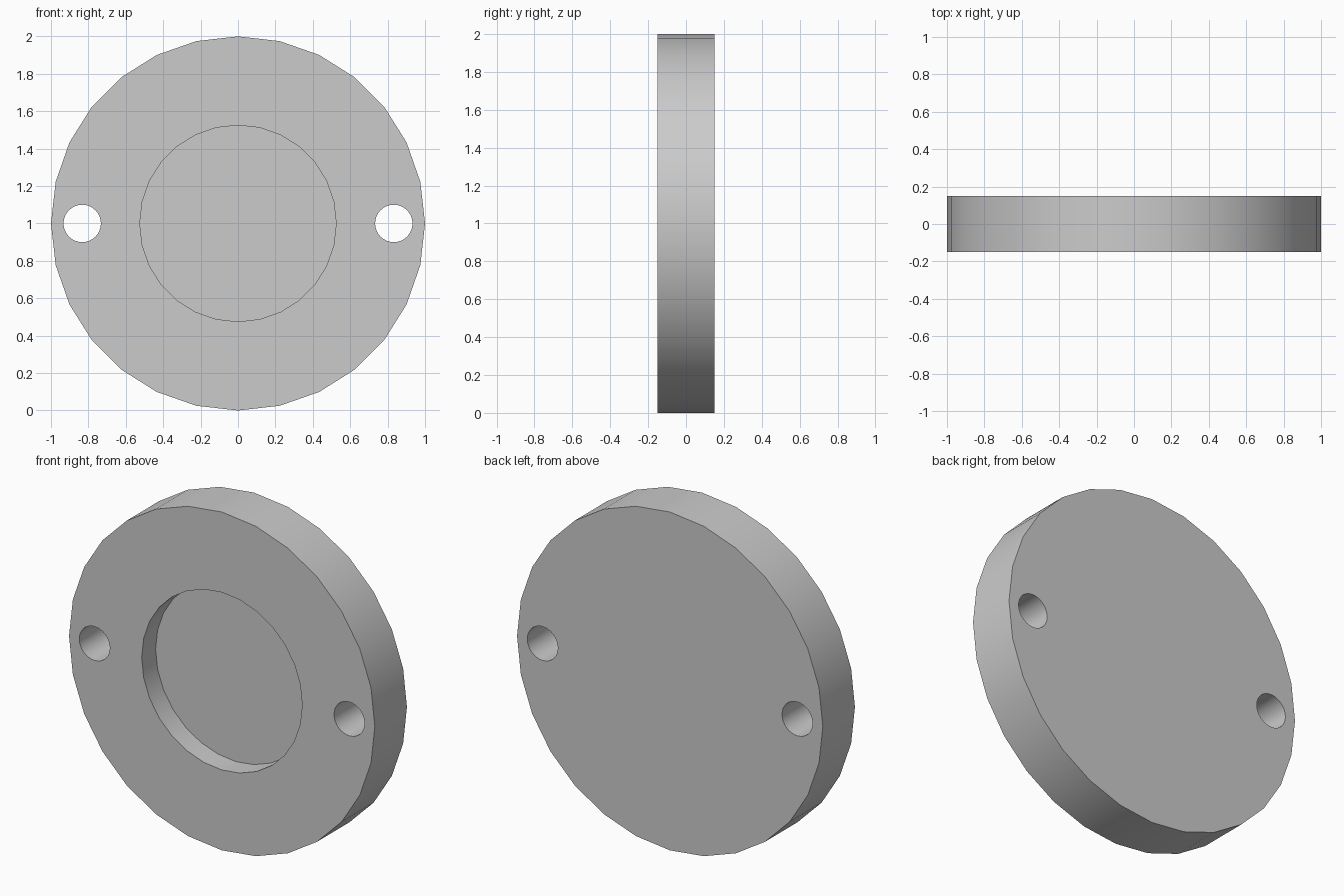
import bpy, math

if "Cube" in bpy.data.objects:
    bpy.data.objects.remove(bpy.data.objects["Cube"])

# single grey finish
grey = bpy.data.materials.new("plain_grey")
grey.diffuse_color = (0.6, 0.6, 0.6, 1)
grey.use_nodes = True
grey.node_tree.nodes["Principled BSDF"].inputs["Base Color"].default_value = grey.diffuse_color


def cylinder(name, radius, y0, y1, sides, x=0.0):
    """Cylinder lying along y, from y0 to y1, at the disc's height."""
    bpy.ops.mesh.primitive_cylinder_add(
        vertices=sides, radius=radius, depth=y1 - y0,
        location=(x, (y0 + y1) / 2, 1), rotation=(math.pi / 2, 0, 0))
    ob = bpy.context.object
    ob.name = name
    ob.data.materials.append(grey)
    return ob


# round plate
disc = cylinder("disc_plate", 1.0, -0.15, 0.15, 28)

# front recess and the two through holes
cutters = [cylinder("recess_cutter", 0.525, -0.4, -0.02, 28)]
for side, label in ((-1, "left"), (1, "right")):
    cutters.append(cylinder(label + "_hole_cutter", 0.1, -0.4, 0.4, 32, side * 0.833))

bpy.ops.object.select_all(action='DESELECT')
disc.select_set(True)
bpy.context.view_layer.objects.active = disc
for cutter in cutters:
    mod = disc.modifiers.new(cutter.name, 'BOOLEAN')
    mod.operation = 'DIFFERENCE'
    mod.solver = 'EXACT'
    mod.object = cutter
    bpy.ops.object.modifier_apply(modifier=mod.name)
for cutter in cutters:
    bpy.data.objects.remove(cutter, do_unlink=True)

# smooth rims, crisp edges
bpy.ops.object.shade_smooth_by_angle(angle=math.radians(30))
